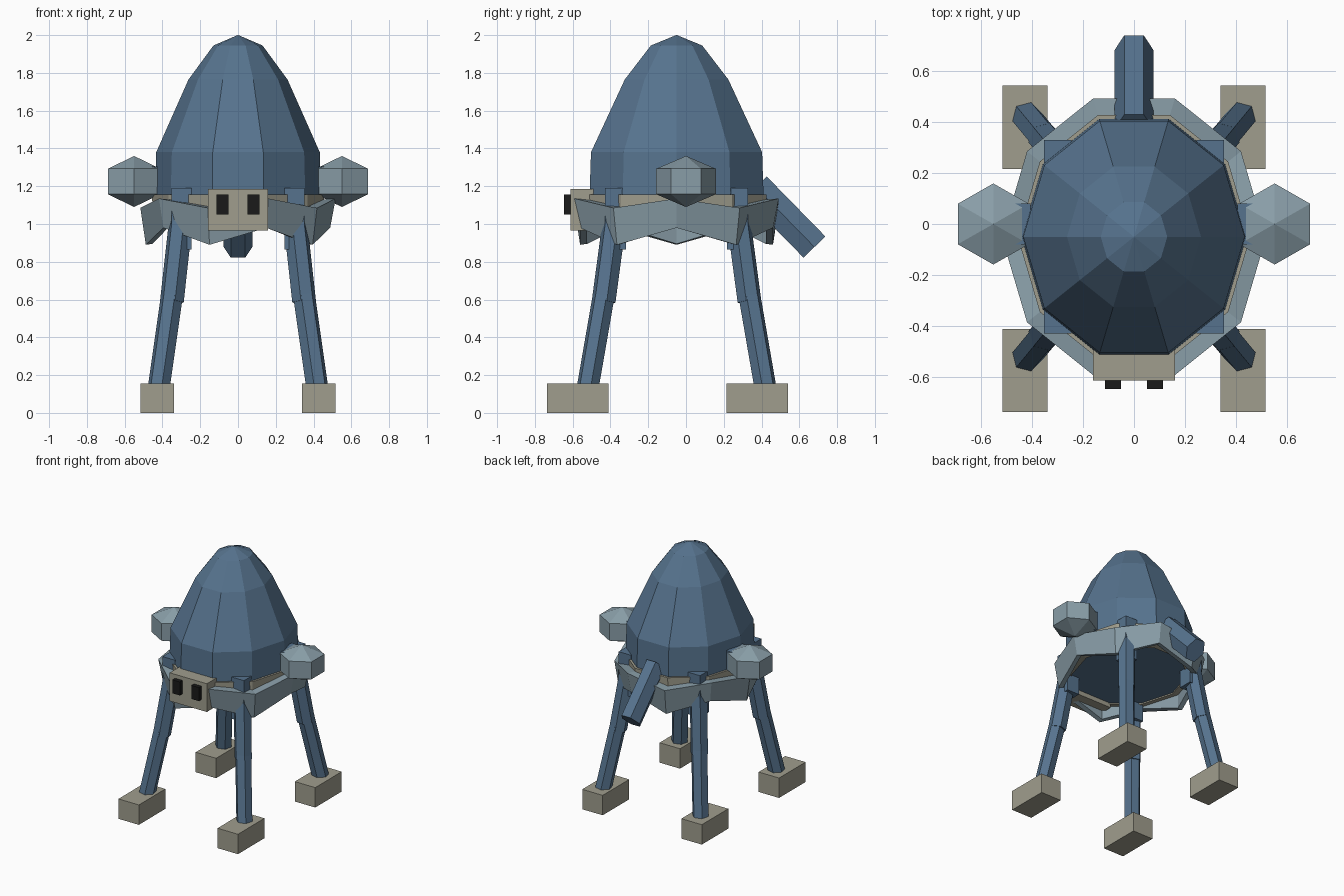
import bpy, bmesh, math
from mathutils import Vector

if "Cube" in bpy.data.objects:
    bpy.data.objects.remove(bpy.data.objects["Cube"])

CY = -0.05          # centre of the body in y
STRETCH = 1.1       # body is slightly longer than wide


def material(name, rgb):
    m = bpy.data.materials.new(name)
    m.diffuse_color = (*rgb, 1)
    m.use_nodes = True
    m.node_tree.nodes["Principled BSDF"].inputs["Base Color"].default_value = m.diffuse_color
    return m


BLUE = material("blue", (0.093, 0.171, 0.27))
PALE = material("pale_blue", (0.25, 0.34, 0.39))
BEIGE = material("beige", (0.35, 0.34, 0.27))
BLACK = material("black", (0.01, 0.01, 0.01))


def finish(name, bm, mat):
    bmesh.ops.recalc_face_normals(bm, faces=bm.faces)
    me = bpy.data.meshes.new(name)
    bm.to_mesh(me)
    bm.free()
    me.materials.append(mat)
    ob = bpy.data.objects.new(name, me)
    bpy.context.collection.objects.link(ob)
    return ob


def box(name, lo, hi, mat):
    bm = bmesh.new()
    bmesh.ops.create_cube(bm, size=1)
    for v in bm.verts:
        v.co = [(a + b) / 2 + c * (b - a) for a, b, c in zip(lo, hi, v.co)]
    return finish(name, bm, mat)


def loft(name, rings, mat, closed=False):
    """Skin a list of equal point rings; cap the ends, or join them when closed."""
    bm = bmesh.new()
    vs = [[bm.verts.new(p) for p in r] for r in rings]
    n = len(rings[0])
    pairs = list(zip(vs, vs[1:])) + ([(vs[-1], vs[0])] if closed else [])
    for a, b in pairs:
        for i in range(n):
            j = (i + 1) % n
            bm.faces.new((a[i], a[j], b[j], b[i]))
    if not closed:
        bm.faces.new(vs[0])
        bm.faces.new(vs[-1])
    bmesh.ops.remove_doubles(bm, verts=bm.verts, dist=0.0005)
    return finish(name, bm, mat)


def ring(r, z_even, z_odd=None):
    """Ten-sided body ring whose height may alternate."""
    zs = (z_even, z_even if z_odd is None else z_odd)
    return [(r * math.cos(i * math.pi / 5), CY + STRETCH * r * math.sin(i * math.pi / 5), zs[i % 2])
            for i in range(10)]


def prism(name, p, q, rx, ry, mat, turn=0.0, side=Vector((1, 0, 0))):
    """Six-sided bar from p to q; rx is measured along side."""
    p, q = Vector(p), Vector(q)
    d = (q - p).normalized()
    u = (side - d * side.dot(d)).normalized()
    w = d.cross(u)
    angs = [turn + k * math.pi / 3 for k in range(6)]
    off = [u * rx * math.cos(a) + w * ry * math.sin(a) for a in angs]
    return loft(name, [[p + o for o in off], [q + o for o in off]], mat)


# Domed shell
loft("shell", [ring(r, z) for r, z in
               ((0.41, 1.0), (0.44, 1.16), (0.433, 1.38), (0.262, 1.765), (0.13, 1.945), (0.002, 2.0))], BLUE)

# Beige rim and zigzag skirt around it
loft("rim", [ring(0.4, 0.99), ring(0.45, 1.0), ring(0.455, 1.155), ring(0.4, 1.155)], BEIGE, closed=True)
loft("skirt", [ring(0.517, 1.135, 1.085), ring(0.488, 0.98, 0.89),
               ring(0.452, 0.985, 0.895), ring(0.452, 1.13, 1.09)], PALE, closed=True)

# Face block and eyes
box("face", (-0.16, -0.612, 0.965), (0.16, -0.45, 1.185), BEIGE)
for s, side in ((-1, "left"), (1, "right")):
    box(f"{side}_eye", (s * 0.082 - 0.032, -0.645, 1.05), (s * 0.082 + 0.032, -0.6, 1.155), BLACK)

# Side pods with cuffs
for s, side in ((-1, "left"), (1, "right")):
    bm = bmesh.new()
    bmesh.ops.create_uvsphere(bm, u_segments=6, v_segments=3, radius=1)
    for v in bm.verts:
        v.co = (s * 0.55 + v.co.x * 0.185, v.co.y * 0.16 / 0.866 * 0.99, 1.225 + v.co.z * 0.135)
    finish(f"{side}_pod", bm, PALE)
    box(f"{side}_pod_cuff", (s * 0.45 - 0.045, -0.08, 1.15), (s * 0.45 + 0.045, 0.08, 1.305), BLUE)

# Four legs: hip block, upper leg, lower leg, foot
for s, side in ((-1, "left"), (1, "right")):
    for t, end in ((-1, "front"), (1, "back")):
        tag = f"{end}_{side}"
        hy = CY + t * 0.323
        hip = Vector((s * 0.298, hy, 1.06))
        knee = Vector((s * 0.35, hy + t * 0.063, 0.59))
        ankle = Vector((s * 0.42, hy + t * 0.148, 0.13))
        out = Vector((s, t, 0))
        box(f"{tag}_hip", (s * 0.298 - 0.053, hy - 0.055, 0.865),
            (s * 0.298 + 0.053, hy + 0.055, 1.19), BLUE)
        prism(f"{tag}_upper_leg", hip, knee, 0.065, 0.065, BLUE, side=out)
        prism(f"{tag}_lower_leg", knee + Vector((0, 0, 0.03)), ankle, 0.06, 0.06, BLUE, side=out)
        fy = -0.573 if t < 0 else 0.378
        box(f"{tag}_foot", (s * 0.427 - 0.088, fy - 0.163, 0),
            (s * 0.427 + 0.088, fy + 0.163, 0.155), BEIGE)

# Tail
prism("tail", (0, 0.37, 1.195), (0, 0.68, 0.878), 0.076, 0.093, BLUE)
